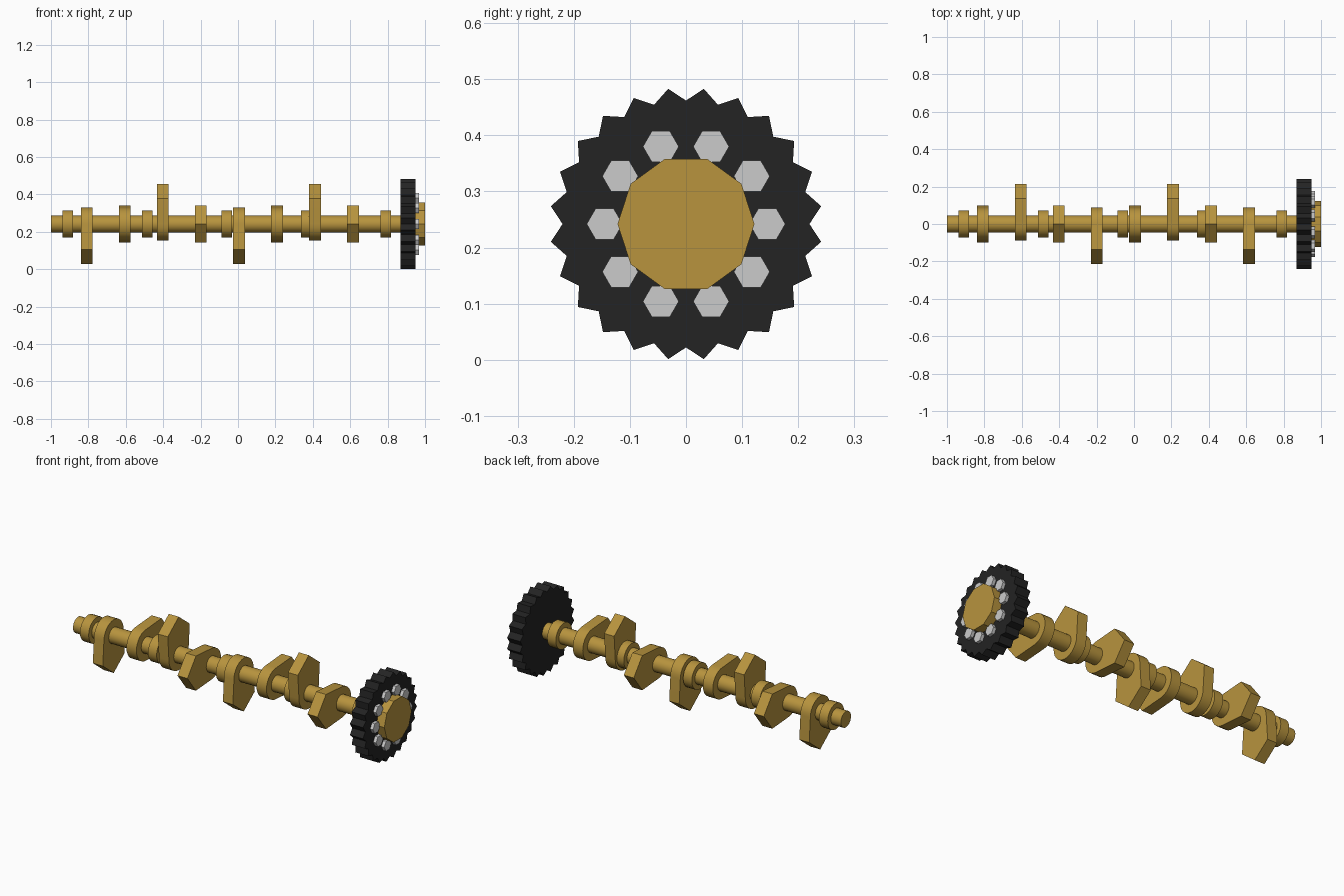
import bpy
import bmesh
from math import sin, cos, pi, radians, atan2

AXIS_Z = 0.242

if "Cube" in bpy.data.objects:
    bpy.data.objects.remove(bpy.data.objects["Cube"])


def make_material(name, rgb):
    mat = bpy.data.materials.new(name)
    mat.use_nodes = True
    mat.diffuse_color = (*rgb, 1)
    mat.node_tree.nodes["Principled BSDF"].inputs["Base Color"].default_value = (*rgb, 1)
    return mat


BRASS = make_material("brass", (0.479, 0.296, 0.048))
BLACK = make_material("black steel", (0.017, 0.017, 0.017))
SILVER = make_material("silver", (0.6, 0.6, 0.6))


def polygon(count, radius, start=0.0):
    return [(radius * cos(start + 2 * pi * i / count), radius * sin(start + 2 * pi * i / count))
            for i in range(count)]


def extrude_profile(name, points, x0, x1, mat, smooth=False, centre=(0, 0)):
    """Extrude a (y, z) outline along x, around the shaft axis."""
    bm = bmesh.new()
    face = bm.faces.new([bm.verts.new((x0, y + centre[0], z + centre[1] + AXIS_Z))
                         for y, z in points])
    result = bmesh.ops.extrude_face_region(bm, geom=[face])
    moved = [v for v in result["geom"] if isinstance(v, bmesh.types.BMVert)]
    bmesh.ops.translate(bm, vec=(x1 - x0, 0, 0), verts=moved)
    bmesh.ops.recalc_face_normals(bm, faces=bm.faces)
    mesh = bpy.data.meshes.new(name)
    bm.to_mesh(mesh)
    bm.free()
    mesh.materials.append(mat)
    obj = bpy.data.objects.new(name, mesh)
    bpy.context.collection.objects.link(obj)
    if smooth:
        bpy.ops.object.select_all(action="DESELECT")
        obj.select_set(True)
        bpy.context.view_layer.objects.active = obj
        bpy.ops.object.shade_smooth_by_angle(angle=radians(25))
    return obj


# Main shaft
extrude_profile("shaft", polygon(24, 0.045), -1.0, 0.88, BRASS, True)

# Bearing journals
for i in range(5):
    x = -0.91 + 0.425 * i
    extrude_profile(f"journal_{i + 1}", polygon(24, 0.073), x - 0.027, x + 0.027, BRASS, True)


# Cam lobes: round back, slightly flared flanks and a ridged nose
def lobe_outline(angle):
    steps = 14
    back = [(0.088 * cos(pi / 2 + pi * i / steps), 0.088 * sin(pi / 2 + pi * i / steps))
            for i in range(steps + 1)]
    outline = back + [(0.137, -0.098), (0.213, 0), (0.137, 0.098)]
    c, s = cos(angle), sin(angle)
    return [(u * c - v * s, u * s + v * c) for u, v in outline]


for i in range(8):
    x = -0.808 + 0.2033 * i
    extrude_profile(f"cam_lobe_{i + 1}", lobe_outline(-pi / 2 * (1 - 0) - pi / 2 * (3 * i)),
                    x - 0.031, x + 0.031, BRASS, True)

# Toothed drive gear
teeth = 24
gear = []
for i in range(teeth * 2):
    radius = 0.243 if i % 2 else 0.22
    a = pi * i / teeth
    gear.append((radius * cos(a), radius * sin(a)))
extrude_profile("drive_gear", gear, 0.868, 0.95, BLACK)

# End hub and the ring of bolts around it
extrude_profile("end_hub", polygon(10, 0.122), 0.945, 1.0, BRASS)
for i, spot in enumerate(polygon(10, 0.145)):
    extrude_profile(f"bolt_{i + 1}", polygon(6, 0.032), 0.945, 0.968, SILVER, centre=spot)
